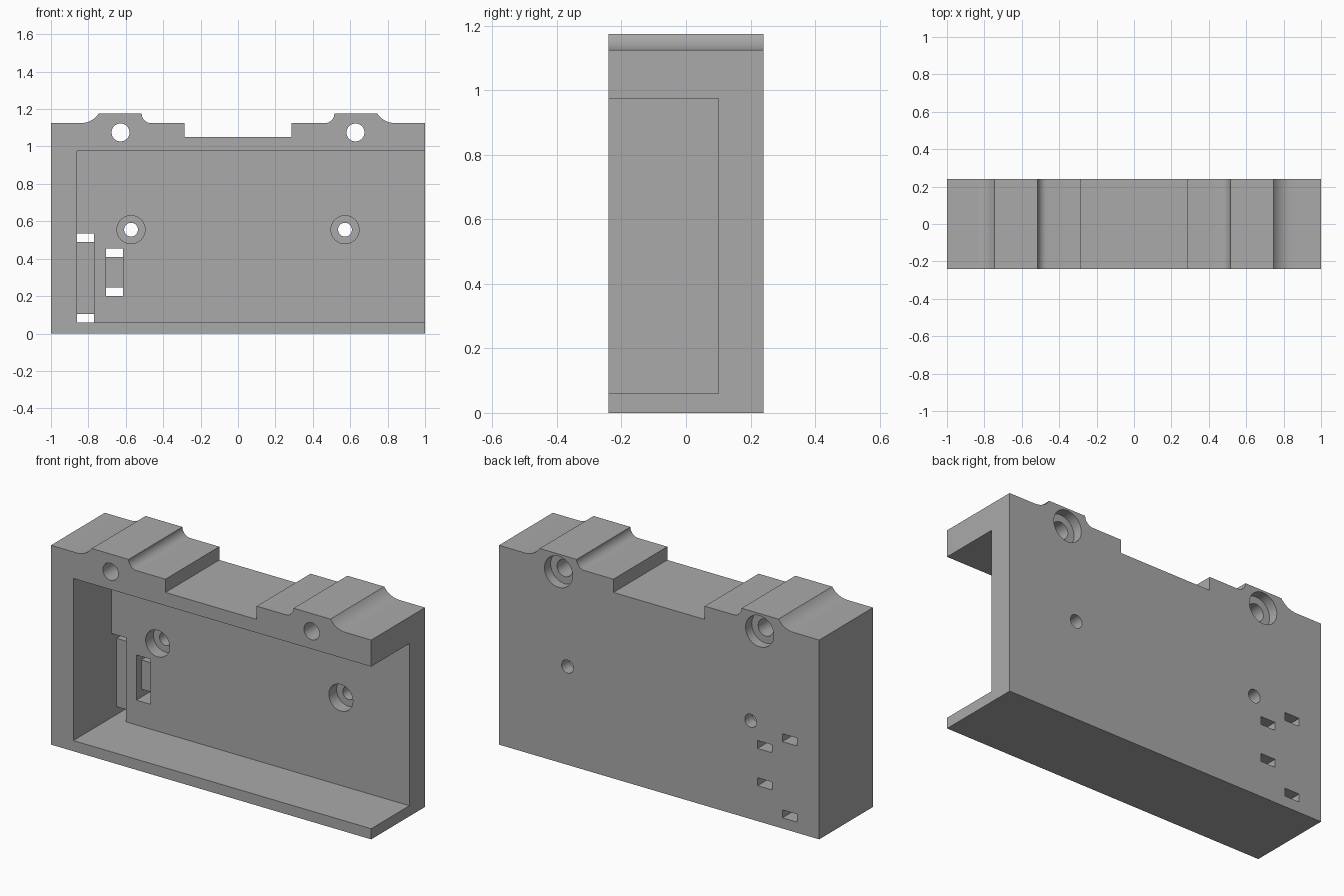
import bpy, bmesh, math
from mathutils import Matrix

if "Cube" in bpy.data.objects:
    bpy.data.objects.remove(bpy.data.objects["Cube"], do_unlink=True)

grey = bpy.data.materials.new("plain grey")
grey.use_nodes = True
colour = (0.4, 0.4, 0.4, 1)
grey.diffuse_color = colour
grey.node_tree.nodes["Principled BSDF"].inputs["Base Color"].default_value = colour

FRONT, BACK = -0.24, 0.24
WALL = 0.10            # front face of the back wall
LEFT, FLOOR, ROOF = -0.86, 0.06, 0.975   # cavity limits


def finish(name, bm):
    bmesh.ops.recalc_face_normals(bm, faces=bm.faces)
    mesh = bpy.data.meshes.new(name)
    bm.to_mesh(mesh)
    bm.free()
    mesh.materials.append(grey)
    obj = bpy.data.objects.new(name, mesh)
    bpy.context.collection.objects.link(obj)
    return obj


def cut(target, bm):
    cutter = finish("cutter", bm)
    cutter.hide_render = True
    mod = target.modifiers.new("cut", "BOOLEAN")
    mod.operation, mod.solver, mod.object = "DIFFERENCE", "EXACT", cutter
    bpy.context.view_layer.objects.active = target
    bpy.ops.object.modifier_apply(modifier=mod.name)
    bpy.data.objects.remove(cutter, do_unlink=True)


def cut_box(target, x0, x1, y0, y1, z0, z1):
    bm = bmesh.new()
    bmesh.ops.create_cube(bm, size=1)
    bmesh.ops.scale(bm, vec=(x1 - x0, y1 - y0, z1 - z0), verts=bm.verts)
    bmesh.ops.translate(bm, vec=((x0 + x1) / 2, (y0 + y1) / 2, (z0 + z1) / 2), verts=bm.verts)
    cut(target, bm)


def cut_hole(target, x, z, radius, y0, y1):
    bm = bmesh.new()
    place = Matrix.Translation((x, (y0 + y1) / 2, z)) @ Matrix.Rotation(math.pi / 2, 4, "X")
    bmesh.ops.create_cone(bm, cap_ends=True, segments=48, radius1=radius, radius2=radius,
                          depth=y1 - y0, matrix=place)
    cut(target, bm)


def arc(cx, cz, r, a0, a1, n=10):
    steps = [math.radians(a0 + (a1 - a0) * i / n) for i in range(n + 1)]
    return [(cx + r * math.cos(a), cz + r * math.sin(a)) for a in steps]


# Block outline: right half of the top edge, mirrored to the other side
half = [(0.285, 1.05), (0.285, 1.125)]
half += arc(0.465, 1.175, 0.05, -90, 0)
half += arc(0.84, 1.24, 0.115, -145.6, -90)
half += [(1, 1.125), (1, 0)]
outline = half + [(-x, z) for x, z in reversed(half)]

bm = bmesh.new()
face = bm.faces.new([bm.verts.new((x, FRONT, z)) for x, z in outline])
sweep = bmesh.ops.extrude_face_region(bm, geom=[face])["geom"]
bmesh.ops.translate(bm, vec=(0, BACK - FRONT, 0),
                    verts=[v for v in sweep if isinstance(v, bmesh.types.BMVert)])
housing = finish("housing", bm)

# Cavity open to the front and to one end
cut_box(housing, LEFT, 1.2, -0.4, WALL, FLOOR, ROOF)

# Strap channels: shallow recess with a through window at each end
for x0, x1, z0, z1 in ((LEFT, -0.77, FLOOR, 0.535), (-0.705, -0.615, 0.2, 0.455)):
    cut_box(housing, x0, x1, 0.0, WALL + 0.045, z0, z1)
    for low in (z0, z1 - 0.045):
        cut_box(housing, x0, x1, 0.05, 0.4, low, low + 0.045)

for side in (-1, 1):
    # Upper mounting holes, counterbored from the back
    cut_hole(housing, side * 0.628, 1.075, 0.048, -0.4, 0.4)
    cut_hole(housing, side * 0.628, 1.075, 0.088, BACK - 0.055, 0.4)
    # Wall screw holes, counterbored from inside the cavity
    cut_hole(housing, side * 0.572, 0.555, 0.037, 0, 0.4)
    cut_hole(housing, side * 0.572, 0.555, 0.075, 0, WALL + 0.07)

bpy.ops.object.select_all(action="DESELECT")
housing.select_set(True)
bpy.context.view_layer.objects.active = housing
bpy.ops.object.shade_smooth_by_angle(angle=math.radians(30))
